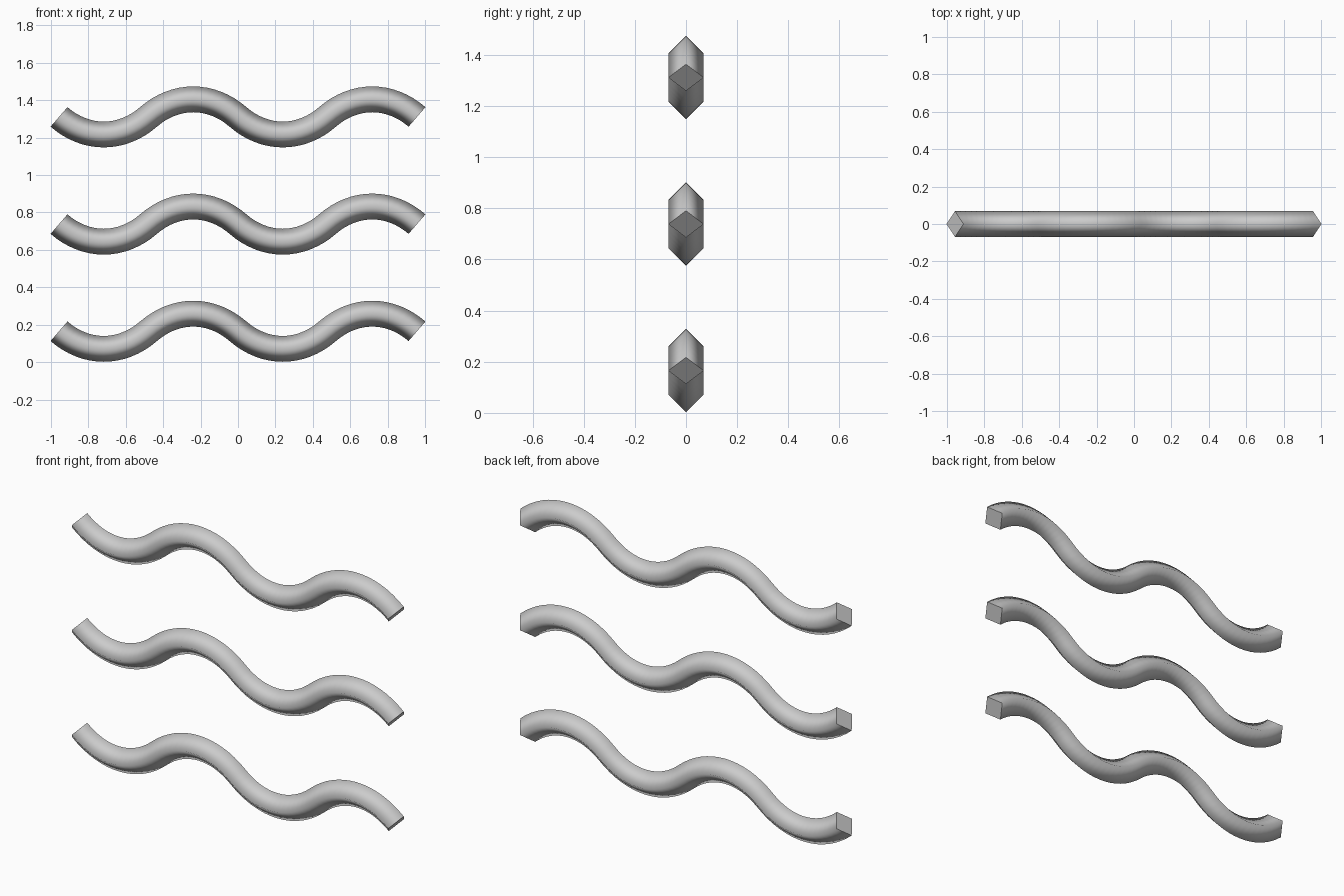
import bpy, bmesh
from mathutils import Vector
from mathutils.geometry import interpolate_bezier

if "Cube" in bpy.data.objects:
    bpy.data.objects.remove(bpy.data.objects["Cube"])

R = 0.069        # half diagonal of the square section
HALF = 0.4785    # length of one half wave
AMP = 0.094      # centreline height of a wave
HANDLE = 0.145   # horizontal reach of the curve handles
MID = 0.165      # height of the lowest bar's axis
STEP = 0.573     # spacing between bars
STEPS = 16

grey = bpy.data.materials.new("light grey")
grey.diffuse_color = (0.6, 0.6, 0.6, 1)
grey.use_nodes = True
grey.node_tree.nodes["Principled BSDF"].inputs["Base Color"].default_value = grey.diffuse_color


def wave_path():
    """Four alternating Bezier arcs, trough first."""
    pts = []
    for i in range(4):
        h = AMP / 0.75 * (-1 if i % 2 == 0 else 1)
        a = Vector(((i - 2) * HALF, 0, 0))
        b = a + Vector((HALF, 0, 0))
        arc = interpolate_bezier(a, a + Vector((HANDLE, 0, h)),
                                 b + Vector((-HANDLE, 0, h)), b, STEPS + 1)
        pts += arc if i == 0 else arc[1:]
    slope = AMP / 0.75 / HANDLE
    tangents = [(pts[min(k + 1, len(pts) - 1)] - pts[max(k - 1, 0)]).normalized()
                for k in range(len(pts))]
    tangents[0] = Vector((1, 0, -slope)).normalized()
    tangents[-1] = tangents[0].copy()
    return pts, tangents


def wavy_bar(name, z):
    bm = bmesh.new()
    rings = []
    for p, t in zip(*wave_path()):
        side = Vector((0, 1, 0))
        up = t.cross(side)
        rings.append([bm.verts.new(p + d * R) for d in (up, side, -up, -side)])
    # smooth four-sided skin
    for a, b in zip(rings, rings[1:]):
        for k in range(4):
            n = (k + 1) % 4
            bm.faces.new((a[k], a[n], b[n], b[k])).smooth = True
    # flat end caps with sharp rims
    for ring in (rings[0], rings[-1]):
        cap = bm.faces.new(ring)
        for e in cap.edges:
            e.smooth = False
    bmesh.ops.recalc_face_normals(bm, faces=bm.faces[:])
    me = bpy.data.meshes.new(name)
    bm.to_mesh(me)
    bm.free()
    me.materials.append(grey)
    ob = bpy.data.objects.new(name, me)
    ob.location.z = z
    bpy.context.collection.objects.link(ob)


for i, name in enumerate(("lower_wave", "middle_wave", "upper_wave")):
    wavy_bar(name, MID + i * STEP)
